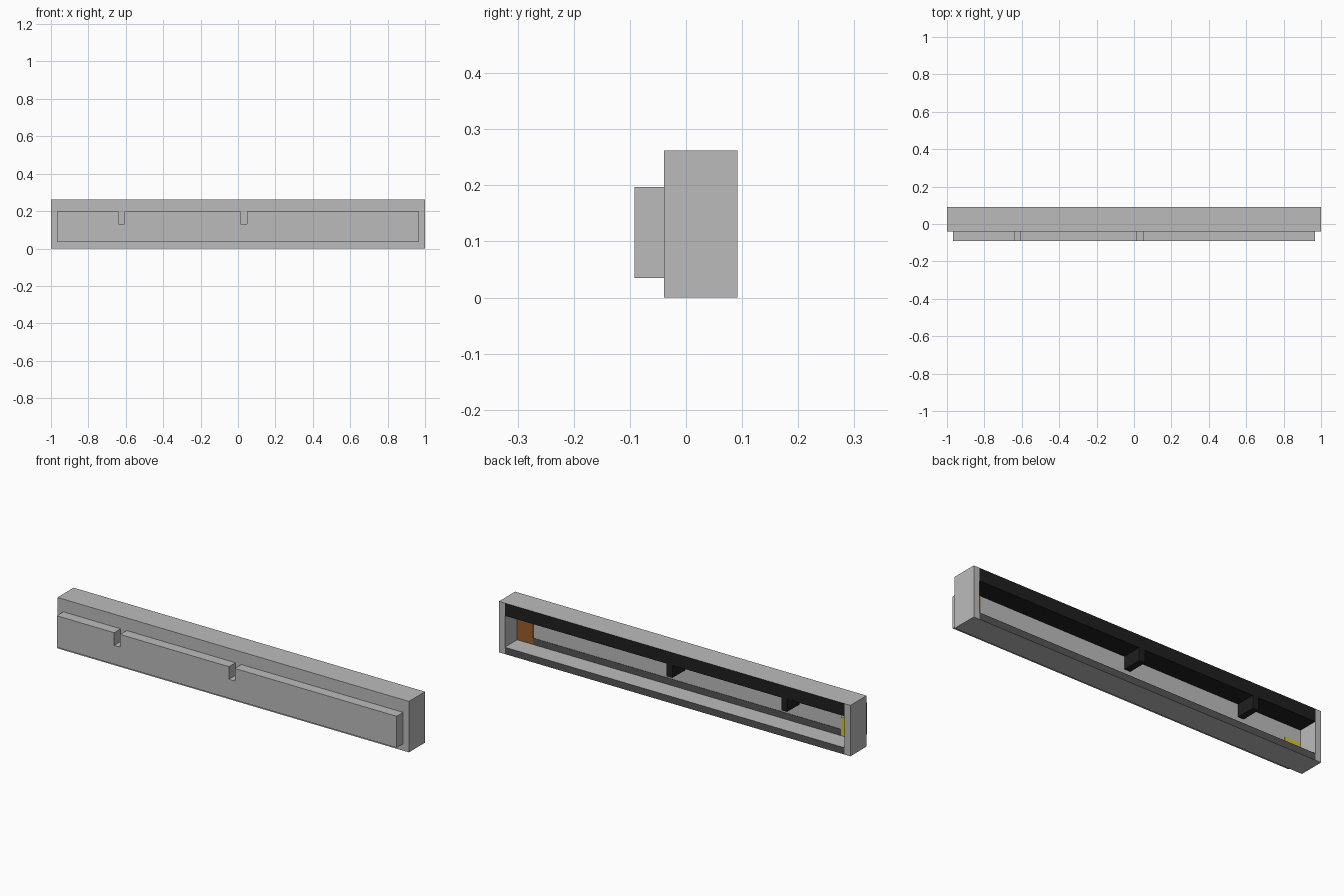
import bpy, bmesh

if "Cube" in bpy.data.objects:
    bpy.data.objects.remove(bpy.data.objects["Cube"])

def material(name, rgb):
    m = bpy.data.materials.new(name)
    m.diffuse_color = (*rgb, 1)
    m.use_nodes = True
    m.node_tree.nodes["Principled BSDF"].inputs["Base Color"].default_value = m.diffuse_color
    return m

GREY = material("light_grey", (0.5, 0.5, 0.5))
DARK = material("dark_grey", (0.09, 0.09, 0.09))
BLACK = material("black", (0.014, 0.014, 0.014))
ORANGE = material("burnt_orange", (0.33, 0.11, 0.022))
YELLOW = material("yellow", (0.66, 0.58, 0.02))

FRONT, STEP, WALL, BACK = -0.092, -0.039, -0.01, 0.092   # depth levels
FLOOR, SLOT, CEIL, TOP = 0.035, 0.132, 0.197, 0.262      # height levels
INNER = 0.967                                            # inner half width
SLOTS = [(-0.64, -0.607), (0.013, 0.047)]                # notches along x

def extrude_xz(name, points, y0, y1, *mats):
    """Closed x-z outline pushed from y0 to y1."""
    bm = bmesh.new()
    face = bm.faces.new([bm.verts.new((x, y0, z)) for x, z in points])
    ext = bmesh.ops.extrude_face_region(bm, geom=[face])
    for v in ext["geom"]:
        if isinstance(v, bmesh.types.BMVert):
            v.co.y = y1
    bmesh.ops.recalc_face_normals(bm, faces=bm.faces)
    me = bpy.data.meshes.new(name)
    bm.to_mesh(me)
    bm.free()
    for m in mats:
        me.materials.append(m)
    ob = bpy.data.objects.new(name, me)
    bpy.context.collection.objects.link(ob)
    return ob

def box(name, x0, x1, y0, y1, z0, z1, *mats):
    return extrude_xz(name, [(x0, z0), (x1, z0), (x1, z1), (x0, z1)], y0, y1, *mats)

# housing: long box with an open pocket in the back
housing = box("housing", -1, 1, STEP, BACK, 0, TOP, GREY, DARK, BLACK)
bm = bmesh.new()
bm.from_mesh(housing.data)
back = max(bm.faces, key=lambda f: f.calc_center_median().y)

# split the back face into end posts, top rail, bottom rail and the opening
def split_back(co, no, limit):
    faces = [f for f in bm.faces if f.calc_center_median().y > BACK - 1e-4
             and abs(f.calc_center_median().x) < limit]
    geom = list({g for f in faces for g in (f, *f.edges, *f.verts)})
    bmesh.ops.bisect_plane(bm, geom=geom, plane_co=co, plane_no=no)

for s in (-1, 1):
    split_back((s * INNER, 0, 0), (1, 0, 0), 0.9)
for z in (FLOOR, CEIL):
    split_back((0, 0, z), (0, 0, 1), 0.5)

# sink the opening to the inner wall
opening = [f for f in bm.faces if f.calc_center_median().y > BACK - 1e-4
           and abs(f.calc_center_median().x) < 0.5
           and FLOOR < f.calc_center_median().z < CEIL]
ext = bmesh.ops.extrude_face_region(bm, geom=opening)
for v in ext["geom"]:
    if isinstance(v, bmesh.types.BMVert):
        v.co.y = WALL
left = [f for f in opening if f.is_valid]
if left:
    bmesh.ops.delete(bm, geom=left, context='FACES_ONLY')
bmesh.ops.recalc_face_normals(bm, faces=bm.faces)

# colour the rails and the pocket ceiling
for f in bm.faces:
    c = f.calc_center_median()
    if abs(c.x) < 0.5 and c.y > BACK - 1e-4:
        f.material_index = 2 if c.z > CEIL else 1
    elif f.normal.z < -0.9 and abs(c.z - CEIL) < 1e-3:
        f.material_index = 2
bm.to_mesh(housing.data)
bm.free()

# raised front panel with two notches in its top edge
outline = [(-INNER, FLOOR), (INNER, FLOOR), (INNER, CEIL)]
for a, b in reversed(SLOTS):
    outline += [(b, CEIL), (b, SLOT), (a, SLOT), (a, CEIL)]
outline.append((-INNER, CEIL))
extrude_xz("front_panel", outline, FRONT, STEP, GREY)

# black ribs hanging from the ceiling behind the notches
for i, (a, b) in enumerate(SLOTS):
    box(f"ceiling_rib_{i + 1}", a, b, WALL, BACK, SLOT, CEIL, BLACK)

# thin coloured plates on the inner wall
PATCH = 0.876
box("orange_plate", PATCH, INNER, WALL, WALL + 0.002, FLOOR, CEIL, ORANGE)
box("yellow_plate", -INNER, -PATCH, WALL, WALL + 0.002, FLOOR, 0.13, YELLOW)
box("lower_strip", -PATCH, PATCH, WALL, WALL + 0.002, FLOOR, 0.068, DARK)
